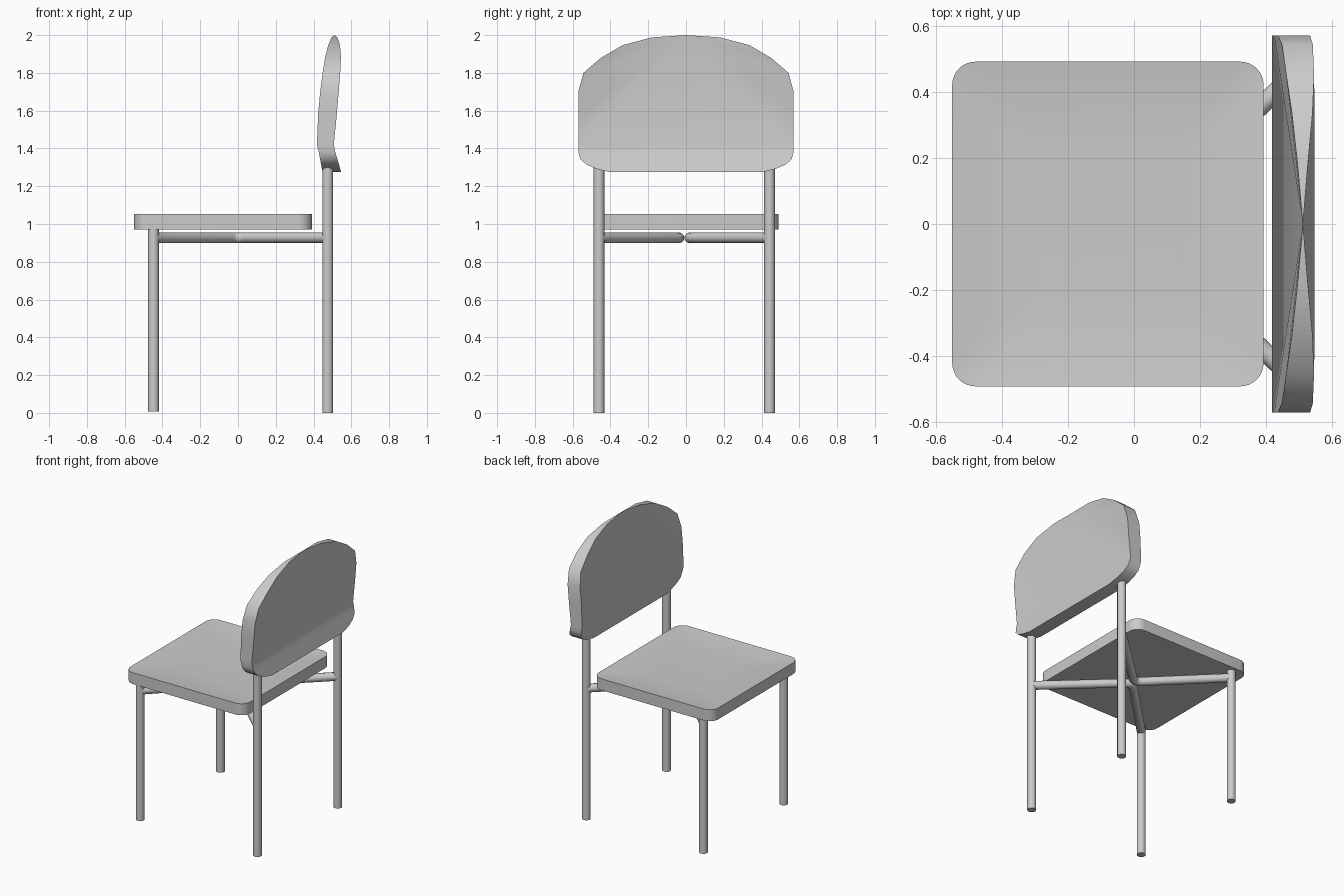
import bpy, bmesh
from math import sin, cos, pi, radians
from mathutils import Vector

if "Cube" in bpy.data.objects:
    bpy.data.objects.remove(bpy.data.objects["Cube"])

LEG_R = 0.0287
MID_Y, HALF_Y = -0.009, 0.4515     # leg centre line and half spacing
FRONT_X, BACK_X = -0.447, 0.475


def activate(obj):
    bpy.ops.object.select_all(action='DESELECT')
    obj.select_set(True)
    bpy.context.view_layer.objects.active = obj


def finish(name, bm, angle=35):
    bmesh.ops.recalc_face_normals(bm, faces=bm.faces)
    mesh = bpy.data.meshes.new(name)
    bm.to_mesh(mesh)
    bm.free()
    obj = bpy.data.objects.new(name, mesh)
    bpy.context.collection.objects.link(obj)
    activate(obj)
    bpy.ops.object.shade_smooth_by_angle(angle=radians(angle))
    return obj


def leg(name, x, y, z0, z1):
    bpy.ops.mesh.primitive_cylinder_add(vertices=24, radius=LEG_R, depth=z1 - z0,
                                        location=(x, y, (z0 + z1) / 2))
    bpy.context.object.name = name
    bpy.ops.object.shade_smooth_by_angle(angle=radians(35))


def bent_tube(name, start, corner, end, fillet):
    # straight - rounded bend - straight
    a, c, b = Vector(start), Vector(corner), Vector(end)
    p = c + (a - c).normalized() * fillet
    q = c + (b - c).normalized() * fillet
    bend = [p * (1 - t) ** 2 + c * 2 * t * (1 - t) + q * t * t
            for t in (i / 10 for i in range(11))]
    pts = [a] + bend + [b]
    curve = bpy.data.curves.new(name, 'CURVE')
    curve.dimensions = '3D'
    curve.bevel_depth = LEG_R
    curve.bevel_resolution = 4
    curve.use_fill_caps = True
    spline = curve.splines.new('POLY')
    spline.points.add(len(pts) - 1)
    for sp, v in zip(spline.points, pts):
        sp.co = (*v, 1)
    obj = bpy.data.objects.new(name, curve)
    bpy.context.collection.objects.link(obj)
    activate(obj)
    bpy.ops.object.convert(target='MESH')
    bpy.ops.object.shade_smooth_by_angle(angle=radians(35))


# Seat: rounded square slab with a shallow dished top
bm = bmesh.new()
cx, hx, hy, r = -0.079, 0.471, 0.491, 0.07
loops = []
for z, scale in ((0.972, 1), (1.053, 1), (1.041, 0.8), (1.036, 0.5)):
    ring = []
    for k, (sx, sy) in enumerate(((1, 1), (-1, 1), (-1, -1), (1, -1))):
        for i in range(9):
            t = (k + i / 8) * pi / 2
            ring.append(bm.verts.new((cx + scale * (sx * (hx - r) + r * cos(t)),
                                      scale * (sy * (hy - r) + r * sin(t)), z)))
    loops.append(ring)
for lo, hi in zip(loops, loops[1:]):
    for i in range(len(lo)):
        j = (i + 1) % len(lo)
        bm.faces.new((lo[i], lo[j], hi[j], hi[i]))
bm.faces.new(loops[0])
bm.faces.new(loops[-1])
finish("seat", bm)

# Legs and the two V-shaped rails under the seat
for side, s in (("near", -1), ("far", 1)):
    y = MID_Y + s * HALF_Y
    leg(f"front_leg_{side}", FRONT_X, y, 0.008, 0.972)
    leg(f"back_leg_{side}", BACK_X, y, 0.0, 1.32)
    bent_tube(f"seat_rail_{side}", (FRONT_X, y, 0.927),
              (0, MID_Y + s * 0.008, 0.927), (BACK_X, y, 0.927), 0.06)

# Backrest: rows of (z, half width, front x, back x), meeting in one top point
rows = [(1.274, 0.40, 0.448, 0.546), (1.292, 0.475, 0.444, 0.541),
        (1.316, 0.53, 0.440, 0.534), (1.345, 0.56, 0.434, 0.526),
        (1.38, 0.57, 0.428, 0.515), (1.42, 0.57, 0.418, 0.507),
        (1.58, 0.57, 0.424, 0.523), (1.70, 0.57, 0.435, 0.533),
        (1.80, 0.543, 0.448, 0.541), (1.88, 0.45, 0.461, 0.545),
        (1.947, 0.335, 0.478, 0.540), (1.988, 0.18, 0.495, 0.526)]
FAN_ROW = 5                        # above this row both faces fan out from the top
bm = bmesh.new()
rings = [[bm.verts.new(p) for p in ((f, -w, z), (f, w, z), (b, w, z), (b, -w, z))]
         for z, w, f, b in rows]
tip = bm.verts.new((0.511, 0, 2.0))
bm.faces.new(rings[0])
for n, (lo, hi) in enumerate(zip(rings, rings[1:])):
    for i in range(4):
        j = (i + 1) % 4
        if i in (1, 3) or n < FAN_ROW:          # rim, or lower strip of the faces
            bm.faces.new((lo[i], lo[j], hi[j], hi[i]))
        else:
            bm.faces.new((lo[i], hi[i], tip))
            bm.faces.new((lo[j], hi[j], tip))
for i in (0, 2):
    bm.faces.new((rings[FAN_ROW][i], rings[FAN_ROW][i + 1], tip))
for i in (1, 3):
    bm.faces.new((rings[-1][i], rings[-1][(i + 1) % 4], tip))
finish("backrest", bm, 40)
